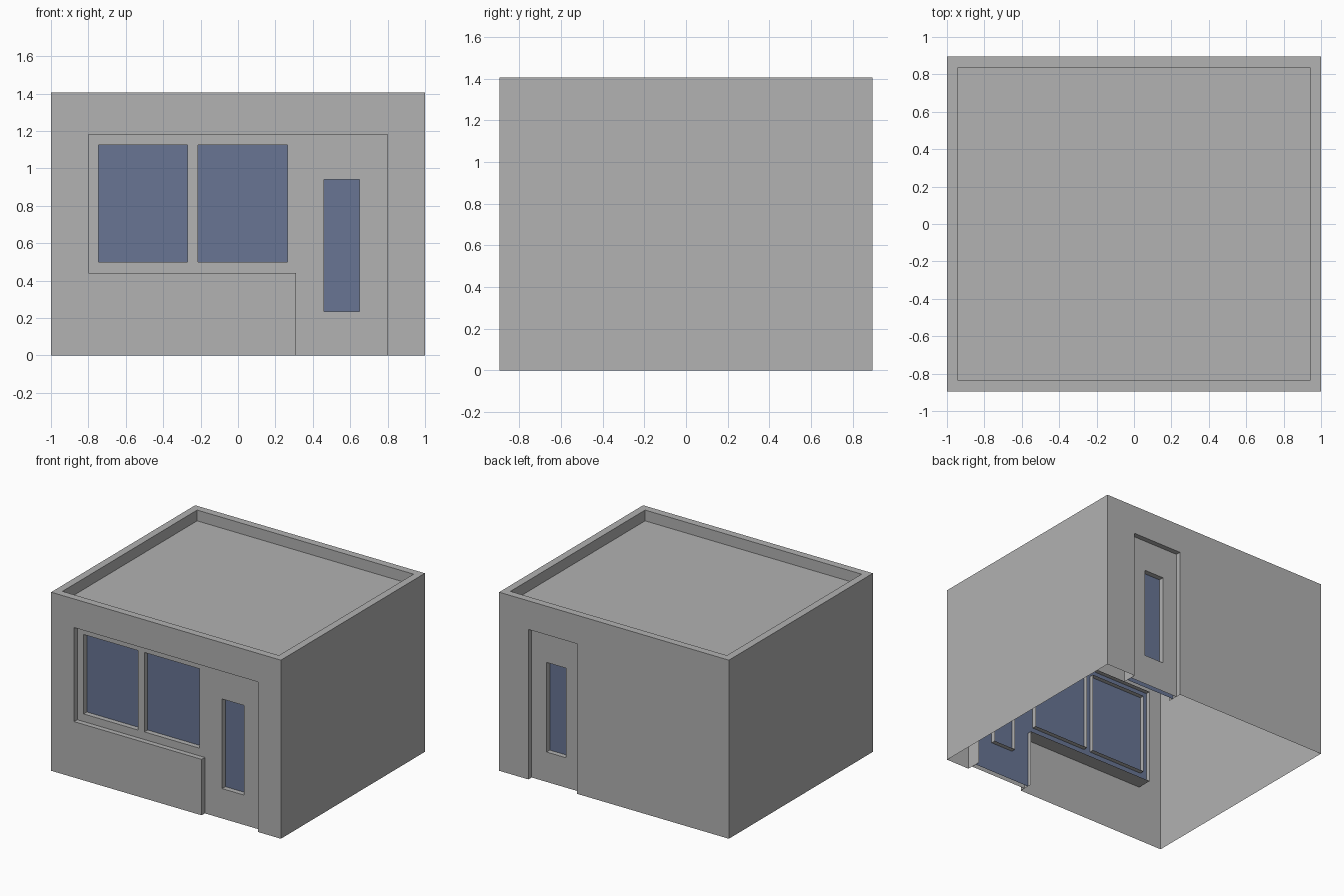
import bpy
import bmesh
from mathutils import Vector

cube = bpy.data.objects.get("Cube")
if cube:
    bpy.data.objects.remove(cube)

HALF_X, HALF_Y, HEIGHT = 1.0, 0.895, 1.405
FRAME_DEPTH, GLASS_DEPTH, JAMB_DEPTH = 0.04, 0.08, 0.115


def make_material(name, color):
    mat = bpy.data.materials.new(name)
    mat.use_nodes = True
    mat.diffuse_color = color
    mat.node_tree.nodes["Principled BSDF"].inputs["Base Color"].default_value = color
    return mat


wall_grey = make_material("wall grey", (0.445, 0.445, 0.445, 1))
glass_blue = make_material("glass blue", (0.138, 0.178, 0.296, 1))


def finish(name, bm, mat):
    mesh = bpy.data.meshes.new(name)
    bm.to_mesh(mesh)
    bm.free()
    mesh.materials.append(mat)
    obj = bpy.data.objects.new(name, mesh)
    bpy.context.collection.objects.link(obj)


def face_towards(faces, direction):
    """Turn each face so its normal follows the direction."""
    for f in faces:
        f.normal_update()
        if f.normal.dot(direction) < 0:
            f.normal_flip()


def rect(x0, x1, z0, z1):
    return [(x0, z0), (x1, z0), (x1, z1), (x0, z1)]


def panel(name, outline, y, side, mat, holes=()):
    """Flat upright sheet with optional holes, facing out on the given side."""
    bm = bmesh.new()
    edges = []
    for loop in [outline, *holes]:
        verts = [bm.verts.new((x, y, z)) for x, z in loop]
        edges += [bm.edges.new((verts[i - 1], verts[i])) for i in range(len(verts))]
    bmesh.ops.triangle_fill(bm, use_beauty=True, edges=edges,
                            normal=Vector((0, side, 0)))
    face_towards(bm.faces, Vector((0, side, 0)))
    finish(name, bm, mat)


def jambs(name, loops, y0, y1):
    """Reveal surfaces around counterclockwise openings, open at the ground."""
    bm = bmesh.new()
    for loop in loops:
        for a, b in zip(loop, loop[1:] + loop[:1]):
            if a[1] == 0 and b[1] == 0:
                continue
            quad = [(a[0], y0, a[1]), (b[0], y0, b[1]),
                    (b[0], y1, b[1]), (a[0], y1, a[1])]
            face = bm.faces.new([bm.verts.new(p) for p in quad])
            face_towards([face], Vector((a[1] - b[1], 0, b[0] - a[0])))
    finish(name, bm, wall_grey)


def opening(prefix, outline, windows, side):
    """Recessed frame with deeper glass and reveals."""
    def y(depth):
        return side * (HALF_Y - depth)
    panel(prefix + "_frame", outline, y(FRAME_DEPTH), side, wall_grey, windows)
    panel(prefix + "_glass", outline, y(GLASS_DEPTH), side, glass_blue)
    jambs(prefix + "_opening_jambs", [outline], y(0), y(JAMB_DEPTH))
    jambs(prefix + "_window_jambs", windows, y(FRAME_DEPTH), y(JAMB_DEPTH))


# Front: wide display opening joined to a door
front_outline = [(0.31, 0), (0.8, 0), (0.8, 1.18), (-0.8, 1.18), (-0.8, 0.44), (0.31, 0.44)]
front_windows = [rect(-0.745, -0.27, 0.5, 1.125), rect(-0.215, 0.265, 0.5, 1.125),
                 rect(0.46, 0.65, 0.235, 0.94)]
opening("front", front_outline, front_windows, -1)

# Back: single door with a narrow window
back_outline = rect(0.32, 0.745, 0, 1.18)
opening("back_door", back_outline, [rect(0.445, 0.615, 0.235, 0.94)], 1)


# Front and back walls run around their openings
def wall_around(outline):
    notch = [outline[0]] + outline[:0:-1]
    return [(-HALF_X, 0)] + notch + [(HALF_X, 0), (HALF_X, HEIGHT), (-HALF_X, HEIGHT)]


panel("front_wall", wall_around(front_outline), -HALF_Y, -1, wall_grey)
panel("back_wall", wall_around(back_outline), HALF_Y, 1, wall_grey)

# Plain side walls
for name, side in (("left_wall", 1), ("right_wall", -1)):
    bm = bmesh.new()
    face = bm.faces.new([bm.verts.new((side * HALF_X, y, z))
                         for y, z in rect(-HALF_Y, HALF_Y, 0, HEIGHT)])
    face_towards([face], Vector((side, 0, 0)))
    finish(name, bm, wall_grey)

# Parapet rim with the sunken flat roof
bm = bmesh.new()
roof = bm.faces.new([bm.verts.new((x, y, HEIGHT))
                     for x, y in rect(-HALF_X, HALF_X, -HALF_Y, HALF_Y)])
face_towards([roof], Vector((0, 0, 1)))
bmesh.ops.inset_individual(bm, faces=[roof], thickness=0.082)
bmesh.ops.inset_individual(bm, faces=[roof], thickness=0, depth=-0.085)
finish("parapet_and_roof", bm, wall_grey)
